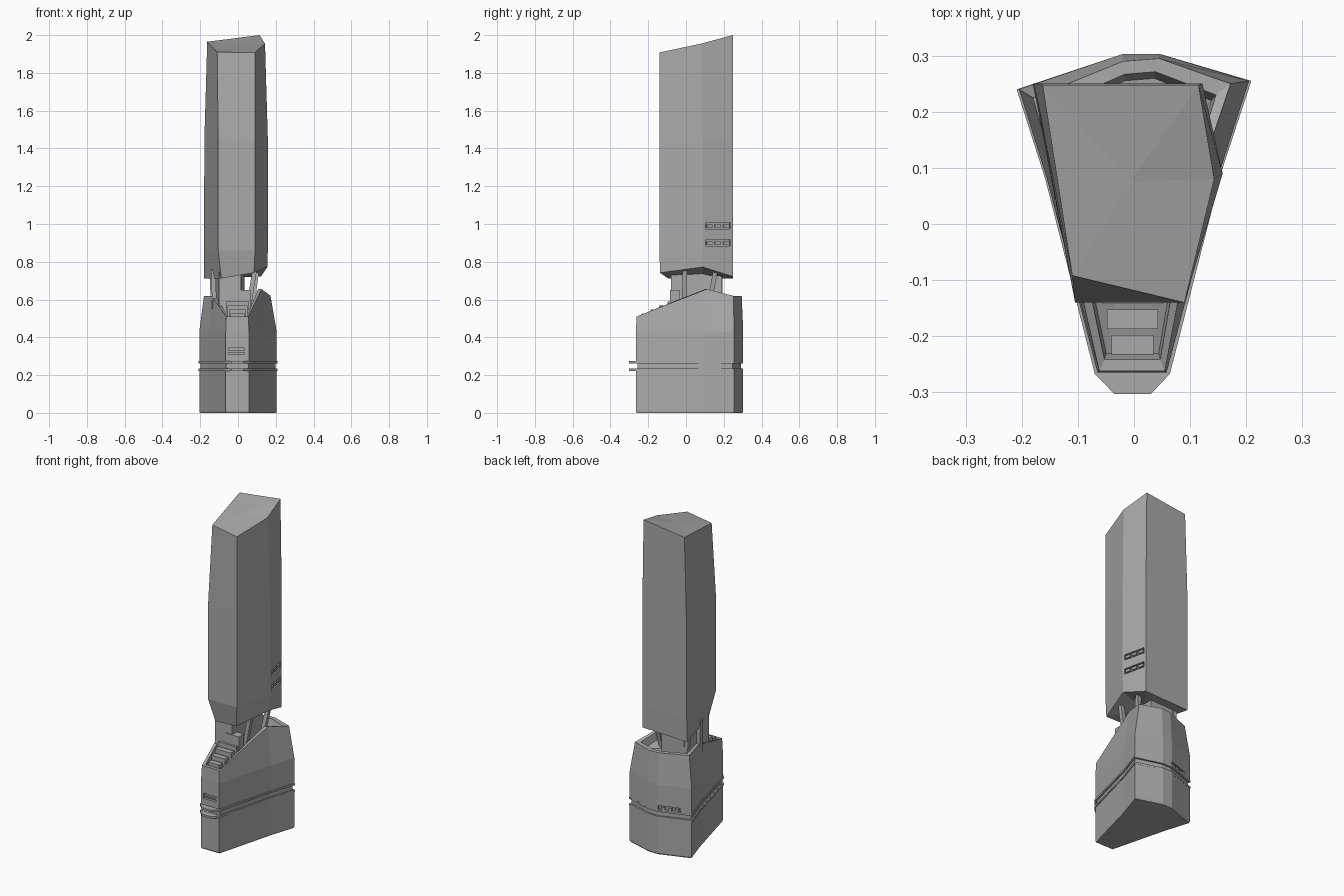
import bpy, bmesh, math
from mathutils import Vector

if "Cube" in bpy.data.objects:
    bpy.data.objects.remove(bpy.data.objects["Cube"])

grey = bpy.data.materials.new("concrete grey")
grey.use_nodes = True
grey.diffuse_color = (0.4, 0.4, 0.4, 1)
grey.node_tree.nodes["Principled BSDF"].inputs["Base Color"].default_value = (0.4, 0.4, 0.4, 1)


def finish(name, bm):
    bmesh.ops.recalc_face_normals(bm, faces=bm.faces)
    me = bpy.data.meshes.new(name)
    bm.to_mesh(me)
    bm.free()
    me.materials.append(grey)
    ob = bpy.data.objects.new(name, me)
    bpy.context.collection.objects.link(ob)
    return ob


def loft(name, rings):
    """Skin matching rings of points and close both ends."""
    bm = bmesh.new()
    vs = [[bm.verts.new(p) for p in r] for r in rings]
    n = len(vs[0])
    for a, b in zip(vs, vs[1:]):
        for i in range(n):
            j = (i + 1) % n
            bm.faces.new((a[i], a[j], b[j], b[i]))
    caps = [bm.faces.new(vs[0][::-1]), bm.faces.new(vs[-1])]
    bmesh.ops.poke(bm, faces=caps)
    return finish(name, bm)


def box(name, loc, size, turn=0.0):
    bm = bmesh.new()
    bmesh.ops.create_cube(bm, size=1)
    for v in bm.verts:
        v.co = Vector([c * s for c, s in zip(v.co, size)])
    ob = finish(name, bm)
    ob.location, ob.rotation_euler.z = loc, turn
    return ob


def strut(name, a, b, w):
    """Square post between two points."""
    corners = [(-w, -w), (w, -w), (w, w), (-w, w)]
    return loft(name, [[(p[0] + x, p[1] + y, p[2]) for x, y in corners] for p in (a, b)])


def cut(ob, cutter):
    m = ob.modifiers.new("cut", 'BOOLEAN')
    m.operation, m.solver, m.object = 'DIFFERENCE', 'EXACT', cutter
    bpy.context.view_layer.objects.active = ob
    bpy.ops.object.modifier_apply(modifier="cut")
    bpy.data.objects.remove(cutter)


def level(pts, z, s=1.0):
    return [(x * s, y * s, z) for x, y in pts]


# Base outline, counter-clockwise from the front left of the front view
plan = [(-0.065, -0.265), (0.058, -0.265), (0.155, 0.10), (0.205, 0.255),
        (0.045, 0.303), (-0.02, 0.303), (-0.205, 0.24), (-0.155, 0.08)]
rim = [(-0.062, -0.262, 0.51), (0.055, -0.262, 0.51), (0.125, 0.11, 0.655), (0.172, 0.25, 0.62),
       (0.045, 0.295, 0.62), (-0.02, 0.29, 0.62), (-0.18, 0.225, 0.62), (-0.14, 0.08, 0.62)]
lip = [(x * 0.85, y * 0.92, z) for x, y, z in rim]
floor = [(x * 0.8, y * 0.88, z - 0.045) for x, y, z in rim]

# Lower block, recessed seam and sloped upper block
loft("base_lower_block", [level(plan, 0, 0.985), level(plan, 0.01), level(plan, 0.235)])
loft("base_seam", [level(plan, 0.23, 0.965), level(plan, 0.275, 0.965)])
upper = loft("base_upper_block", [level(plan, 0.262), level(plan, 0.43), rim, lip, floor])

# Thin ledges either side of the seam, with a front lobe
ledge = [(-0.035, -0.303), (0.03, -0.303), (0.064, -0.267)] + \
    [(x * 1.02, y) for x, y in plan[2:]] + [(-0.07, -0.267)]
for i, z in enumerate((0.222, 0.262)):
    loft("seam_ledge_%d" % (i + 1), [level(ledge, z), level(ledge, z + 0.012)])

# Front vent
cut(upper, box("vent_cutter", (-0.008, -0.265, 0.328), (0.085, 0.03, 0.032)))
box("front_vent_bar", (-0.008, -0.256, 0.325), (0.085, 0.008, 0.008))

# Service notch low on the rear face
back = math.atan2(0.303 - 0.24, 0.185)
cut(upper, box("notch_cutter", (-0.085, 0.283, 0.275), (0.13, 0.04, 0.05), back))
for i in range(3):
    t = i * 0.04 - 0.04
    box("rear_notch_block_%d" % (i + 1),
        (-0.082 + t * math.cos(back), 0.270 + t * math.sin(back), 0.277), (0.022, 0.02, 0.03), back)

# Stepped terraces climbing the open front
for i in range(4):
    y = -0.215 + i * 0.045
    box("terrace_step_%d" % (i + 1), (-0.003, y, 0.47 + i * 0.022),
        (0.075 + i * 0.016, 0.035, 0.11))
box("terrace_house", (0.02, -0.06, 0.60), (0.09, 0.05, 0.10))

# Neck core and leaning struts
neck = [(-0.10, -0.08), (0.015, -0.08), (0.035, 0.19), (-0.12, 0.19)]
loft("neck_core", [level(neck, 0.53), level(neck, 0.76)])
for i, (a, b) in enumerate([
        ((0.055, -0.01, 0.55), (0.095, -0.005, 0.80)),
        ((0.075, 0.12, 0.56), (0.105, 0.165, 0.80)),
        ((-0.125, 0.05, 0.55), (-0.13, 0.05, 0.76)),
        ((-0.13, 0.18, 0.55), (-0.14, 0.18, 0.76))]):
    strut("neck_strut_%d" % (i + 1), a, b, 0.012)

# Faceted tower with skewed underside and sloped roof
tower = loft("tower", [
    [(-0.088, -0.095, 0.712), (0.085, -0.138, 0.742), (0.155, 0.09, 0.772), (0.122, 0.248, 0.722), (-0.18, 0.248, 0.712)],
    [(-0.105, -0.14, 0.86), (0.09, -0.14, 0.86), (0.158, 0.09, 0.86), (0.122, 0.25, 0.86), (-0.18, 0.25, 0.86)],
    [(-0.105, -0.14, 1.45), (0.09, -0.14, 1.45), (0.158, 0.09, 1.45), (0.122, 0.25, 1.45), (-0.178, 0.25, 1.45)],
    [(-0.11, -0.092, 1.91), (0.09, -0.14, 1.908), (0.143, 0.08, 1.955), (0.115, 0.248, 2.0), (-0.163, 0.248, 1.965)]])

# Two slots in the rear right flank, each with inner bars
side = math.atan2(0.16, -0.036)
for i, z in enumerate((0.90, 0.99)):
    cut(tower, box("slot_cutter", (0.139, 0.168, z), (0.135, 0.03, 0.034), side))
    for k in range(3):
        t = (k - 1) * 0.045
        box("slot_%d_bar_%d" % (i + 1, k + 1),
            (0.133 - t * 0.22, 0.168 + t * 0.975, z), (0.032, 0.014, 0.016), side)
